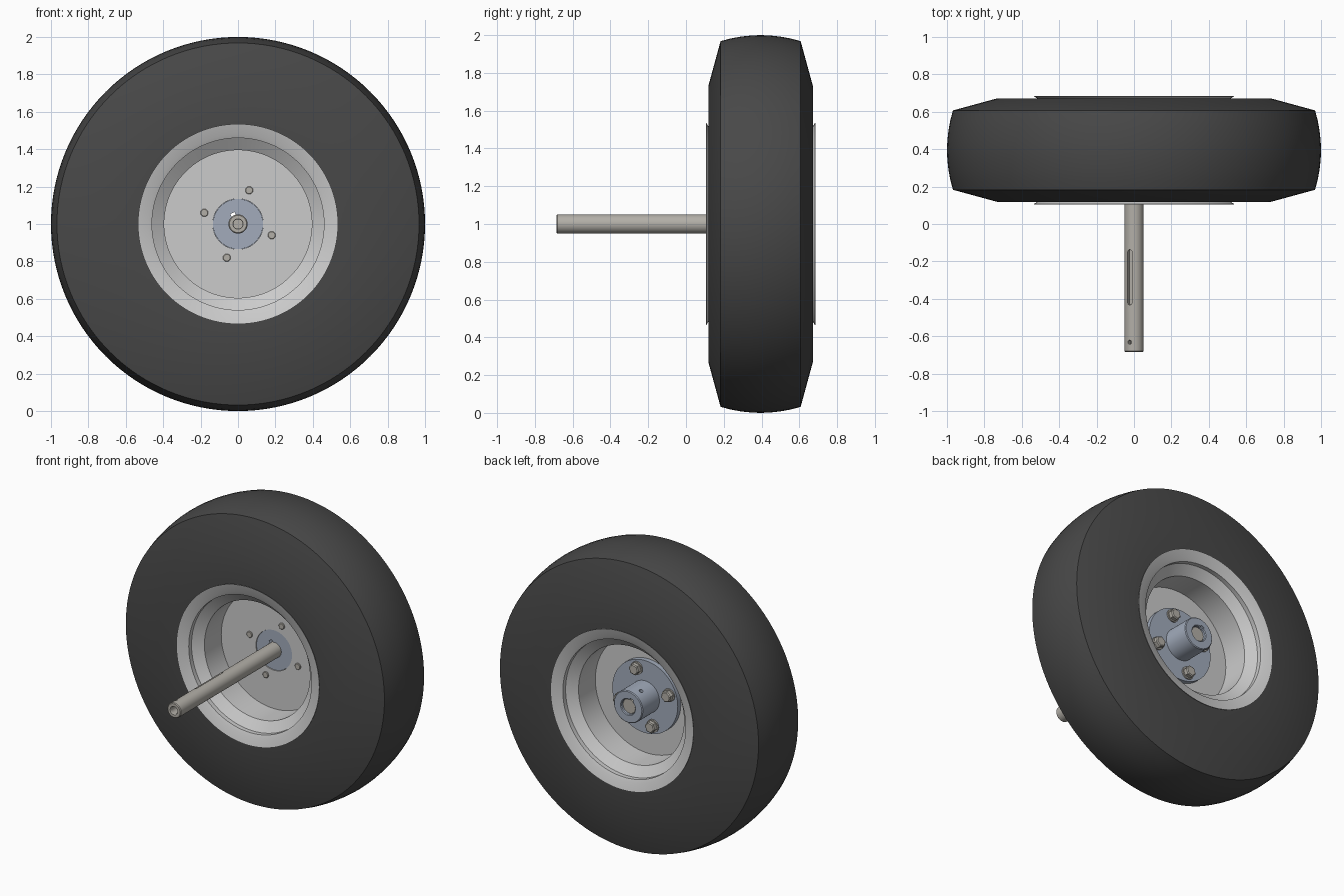
import bpy, bmesh, math
from mathutils import Vector, Matrix

if "Cube" in bpy.data.objects:
    bpy.data.objects.remove(bpy.data.objects["Cube"])

MID = 0.395          # y of the wheel centre plane
AXIS_Z = 1.0         # height of the axle
TILT = math.radians(27)   # direction of keyway and set screws


def material(name, rgb):
    m = bpy.data.materials.new(name)
    m.diffuse_color = (*rgb, 1)
    m.use_nodes = True
    m.node_tree.nodes["Principled BSDF"].inputs["Base Color"].default_value = m.diffuse_color
    return m


RUBBER = material("rubber", (0.065, 0.065, 0.065))
RIM = material("rim_paint", (0.62, 0.62, 0.62))
HUB = material("hub_steel", (0.36, 0.41, 0.50))
STEEL = material("shaft_steel", (0.45, 0.43, 0.39))


def add_object(name, bm, mat=None, smooth=True):
    bmesh.ops.recalc_face_normals(bm, faces=bm.faces)
    me = bpy.data.meshes.new(name)
    bm.to_mesh(me)
    bm.free()
    ob = bpy.data.objects.new(name, me)
    bpy.context.collection.objects.link(ob)
    if mat:
        me.materials.append(mat)
    if smooth:
        bpy.ops.object.select_all(action='DESELECT')
        ob.select_set(True)
        bpy.context.view_layer.objects.active = ob
        bpy.ops.object.shade_smooth_by_angle(angle=math.radians(20))
    return ob


def lathe(name, profile, mat, segs=96, centre=(0, 0), phase=0.0):
    """Revolve a closed (radius, y) loop about a y-parallel line; radius 0 is allowed."""
    bm = bmesh.new()
    rings = []
    for s in range(segs):
        a = 2 * math.pi * s / segs + phase
        rings.append([bm.verts.new((centre[0] + r * math.cos(a), y,
                                    AXIS_Z + centre[1] + r * math.sin(a)))
                      for r, y in profile])
    n = len(profile)
    for s in range(segs):
        a, b = rings[s], rings[(s + 1) % segs]
        for i in range(n):
            j = (i + 1) % n
            if profile[i][0] or profile[j][0]:
                bm.faces.new((a[i], a[j], b[j], b[i]))
    bmesh.ops.remove_doubles(bm, verts=bm.verts, dist=1e-5)
    return add_object(name, bm, mat)


def mirrored(half):
    """Half profile of (radius, offset) mirrored across the wheel plane."""
    return ([(r, MID - o) for r, o in half] +
            [(r, MID + o) for r, o in reversed(half) if o > 0])


def cut(target, cutters):
    for c in cutters:
        c.hide_render = True
        c.hide_viewport = False
        m = target.modifiers.new("cut", 'BOOLEAN')
        m.operation = 'DIFFERENCE'
        m.solver = 'EXACT'
        m.object = c
        bpy.context.view_layer.objects.active = target
        bpy.ops.object.modifier_apply(modifier=m.name)
        bpy.data.objects.remove(c)


def radial_slot(name, y0, y1, width, r_in, r_out):
    """Round-ended slot cutter pointing outward along the tilt direction."""
    bm = bmesh.new()
    pts = []
    for cy, start in ((y1, 0), (y0, math.pi)):
        for k in range(9):
            a = start + math.pi * k / 8
            pts.append((width / 2 * math.cos(a), cy + width / 2 * math.sin(a)))
    base = bm.faces.new([bm.verts.new((x, y, r_in)) for x, y in pts])
    top = bmesh.ops.extrude_face_region(bm, geom=[base])["geom"]
    bmesh.ops.translate(bm, vec=(0, 0, r_out - r_in),
                        verts=[v for v in top if isinstance(v, bmesh.types.BMVert)])
    bmesh.ops.remove_doubles(bm, verts=bm.verts, dist=1e-5)
    bm.transform(Matrix.Translation((0, 0, AXIS_Z)) @ Matrix.Rotation(-TILT, 4, 'Y'))
    return add_object(name, bm, smooth=False)


# Tyre: crowned tread, sloped shoulders, flat lower sidewalls
tyre_half = [(0.47, 0.25), (0.50, 0.277), (0.73, 0.277), (0.968, 0.212),
             (0.982, 0.16), (0.992, 0.105), (0.998, 0.05), (1.0, 0.0)]
inner = [(0.47, MID + 0.25)]
lathe("tyre", mirrored(tyre_half), RUBBER, 128)

# Rim barrel: flared lips, bead seats and a narrower well
barrel_in = [(0.395, 0.0), (0.395, 0.19), (0.46, 0.235), (0.46, 0.265), (0.48, 0.274),
             (0.535, 0.29)]
barrel_out = [(0.535, 0.287), (0.505, 0.27), (0.475, 0.255), (0.475, 0.225), (0.415, 0.18)]
right = [(r, MID + o) for r, o in barrel_in + barrel_out]
left = [(r, MID - o) for r, o in reversed(barrel_in[1:] + barrel_out)]
lathe("rim_barrel", left + right, RIM)

# Wheel disc with centre bore
lathe("wheel_disc", [(0.135, 0.385), (0.40, 0.385), (0.40, 0.405), (0.135, 0.405)], RIM)

# Hub: pilot, bolt flange and sleeve
hub = lathe("hub", [(0.051, 0.39), (0.134, 0.39), (0.134, 0.405), (0.245, 0.405),
                    (0.245, 0.438), (0.108, 0.438), (0.108, 0.615), (0.103, 0.62),
                    (0.056, 0.62), (0.051, 0.615)], HUB, 64)
cut(hub, [radial_slot("screw_hole", 0.55, 0.5501, 0.026, 0.045, 0.15),
          radial_slot("hub_keyway", 0.30, 0.70, 0.025, 0.03, 0.066)])

# Axle shaft with tapped ends, keyway and a pin hole
shaft = lathe("axle_shaft", [(0, -0.62), (0.025, -0.62), (0.025, -0.68), (0.028, -0.685),
                             (0.046, -0.685), (0.051, -0.68), (0.051, 0.60), (0.047, 0.605),
                             (0, 0.605)], STEEL, 48)
cut(shaft, [radial_slot("keyway", -0.42, -0.15, 0.026, 0.03, 0.08),
            radial_slot("pin_hole", -0.632, -0.6319, 0.022, 0.015, 0.08)])

# Four hex bolts with washers
for k in range(4):
    a = math.radians(71.6 + 90 * k)
    c = (0.19 * math.cos(a), 0.19 * math.sin(a))
    lathe("bolt_head", [(0, 0.445), (0.038, 0.445), (0.038, 0.472), (0.031, 0.478),
                        (0, 0.478)], STEEL, 6, c, a)
    lathe("bolt_washer", [(0, 0.437), (0.043, 0.437), (0.043, 0.447), (0, 0.447)], STEEL, 24, c)
    lathe("bolt_shank", [(0, 0.376), (0.018, 0.376), (0.021, 0.379), (0.021, 0.44),
                         (0, 0.44)], STEEL, 20, c)
